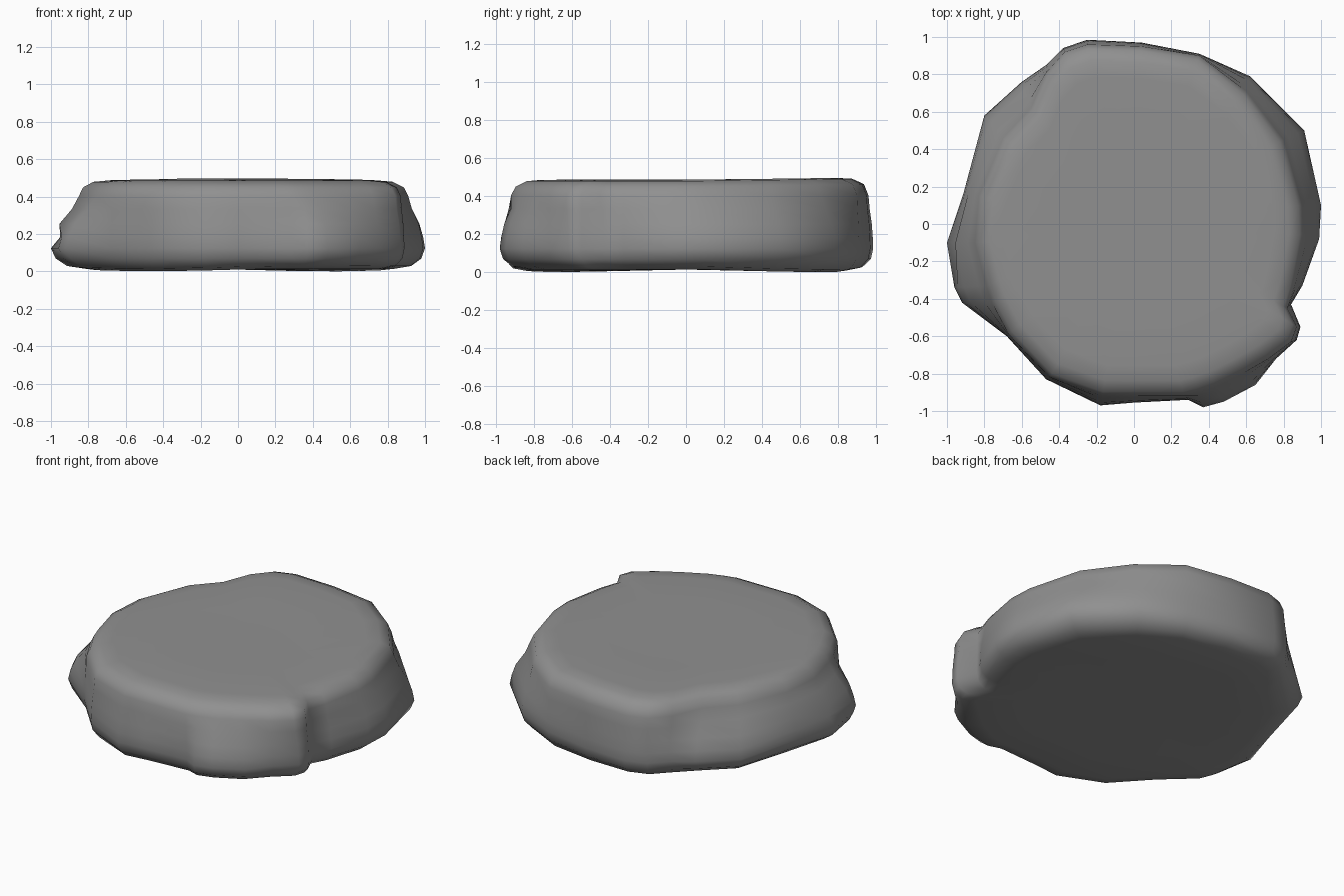
import bpy, bmesh, math
from mathutils import Vector

if "Cube" in bpy.data.objects:
    bpy.data.objects.remove(bpy.data.objects["Cube"])

# Matching outlines, clockwise: widest low bulge (x, y) and upper shoulder (x, y)
OUTLINE = [
    (1.0, .1, .9, .1), (.99, -.08, .91, -.06), (.9, -.33, .86, -.33), (.84, -.43, .82, -.45),
    (.89, -.55, .87, -.55), (.87, -.62, .84, -.63), (.76, -.72, .72, -.72), (.65, -.86, .58, -.8),
    (.48, -.95, .44, -.87), (.37, -.98, .35, -.9), (.29, -.94, .27, -.92), (0, -.955, 0, -.92),
    (-.18, -.97, -.17, -.92), (-.47, -.83, -.45, -.82), (-.68, -.6, -.67, -.59),
    (-.92, -.42, -.76, -.42), (-.96, -.34, -.79, -.33), (-1, -.1, -.85, -.1), (-.91, .17, -.83, .15),
    (-.8, .58, -.7, .46), (-.6, .76, -.55, .62), (-.47, .85, -.47, .81), (-.38, .94, -.37, .92),
    (-.25, .985, -.25, .96), (.04, .97, .04, .95), (.35, .91, .35, .9), (.62, .79, .6, .71),
    (.91, .5, .8, .45)]
# Ring levels: height, blend from bulge to shoulder, scale
LEVELS = [(.02, .5, .62), (.02, .5, .88), (.035, .25, .95), (.075, .1, .99), (.13, 0, 1),
          (.19, .1, 1), (.26, .3, 1), (.34, .75, 1), (.41, 1, 1), (.455, 1, .975),
          (.485, 1, .91), (.492, 1, .82), (.493, 1, .5)]


def ring(bm, level, z, blend, scale):
    verts = []
    for i, (ox, oy, ux, uy) in enumerate(OUTLINE):
        p = Vector((ox, oy)).lerp(Vector((ux, uy)), blend) * scale
        # small notch in the left side
        if i == 17 and level == 5:
            p *= .965
        # gentle unevenness of the flat faces
        h = z
        if level < 3:
            h -= .016 * max(0, math.sin(2 * math.atan2(p.y, p.x) - .3)) * p.length
        elif level > 8:
            h += .016 * max(0, p.y) * p.length
        verts.append(bm.verts.new((p.x, p.y, h)))
    return verts


# Worn stone slab, lofted through the rings
bm = bmesh.new()
rings = [ring(bm, i, *lv) for i, lv in enumerate(LEVELS)]
n = len(OUTLINE)
for a, b in zip(rings, rings[1:]):
    for i in range(n):
        j = (i + 1) % n
        bm.faces.new((a[i], b[i], b[j], a[j]))
for r, z in ((rings[0], .02), (rings[-1], .493)):
    c = bm.verts.new((0, 0, z))
    for i in range(n):
        bm.faces.new((r[i], r[(i + 1) % n], c))
bmesh.ops.recalc_face_normals(bm, faces=bm.faces)
low = min(v.co.z for v in bm.verts)
for v in bm.verts:
    v.co.z -= low
for f in bm.faces:
    f.smooth = True

mesh = bpy.data.meshes.new("stone_slab")
bm.to_mesh(mesh)
bm.free()
slab = bpy.data.objects.new("stone_slab", mesh)
bpy.context.collection.objects.link(slab)

# Dark grey stone
stone = bpy.data.materials.new("dark_stone")
stone.diffuse_color = (.28, .28, .28, 1)
stone.use_nodes = True
stone.node_tree.nodes["Principled BSDF"].inputs["Base Color"].default_value = stone.diffuse_color
mesh.materials.append(stone)
